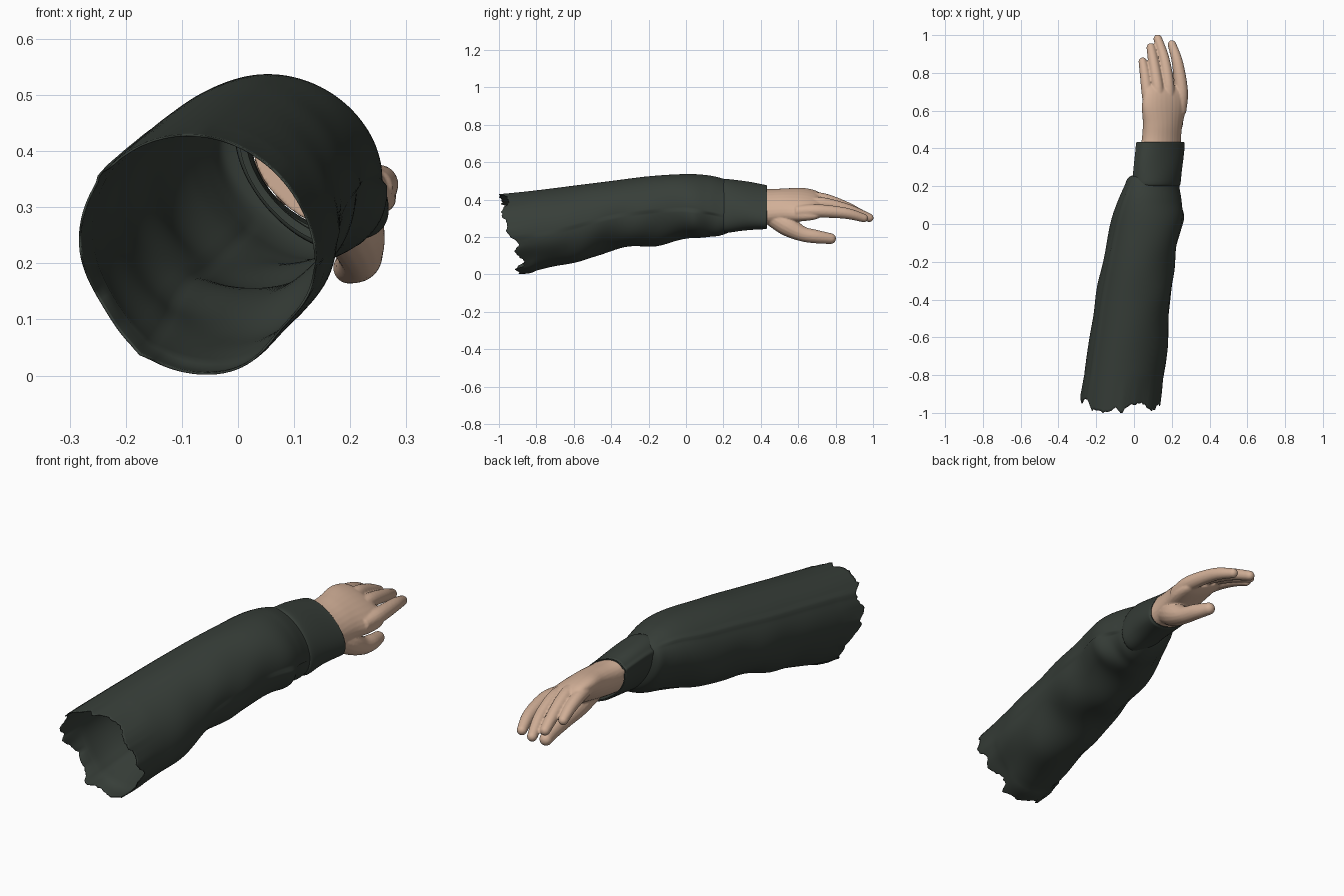
import bpy, bmesh, random
from math import sin, cos, pi, exp, radians
from mathutils import Vector

random.seed(4)
if "Cube" in bpy.data.objects:
    bpy.data.objects.remove(bpy.data.objects["Cube"])


def material(name, rgb):
    m = bpy.data.materials.new(name)
    m.use_nodes = True
    m.diffuse_color = (*rgb, 1)
    bsdf = m.node_tree.nodes["Principled BSDF"]
    bsdf.inputs["Base Color"].default_value = (*rgb, 1)
    bsdf.inputs["Roughness"].default_value = 0.8
    return m


CLOTH = material("dark green cloth", (0.038, 0.048, 0.040))
SKIN = material("skin", (0.64, 0.43, 0.31))


def spline(keys, steps):
    """Smooth rows of numbers through the key rows."""
    out = []
    for i in range(len(keys) - 1):
        a, b = keys[max(i - 1, 0)], keys[i]
        c, d = keys[i + 1], keys[min(i + 2, len(keys) - 1)]
        for s in range(steps):
            t = s / steps
            out.append([q + 0.5 * t * (r - p + t * (2 * p - 5 * q + 4 * r - w + t * (3 * (q - r) + w - p)))
                        for p, q, r, w in zip(a, b, c, d)])
    out.append(list(keys[-1]))
    return out


def loft(bm, rings, capped):
    loops = [[bm.verts.new(p) for p in ring] for ring in rings]
    n = len(loops[0])
    for a, b in zip(loops, loops[1:]):
        for i in range(n):
            j = (i + 1) % n
            bm.faces.new((a[i], a[j], b[j], b[i]))
    if capped:
        bm.faces.new(loops[0])
        bm.faces.new(loops[-1])
    bmesh.ops.recalc_face_normals(bm, faces=bm.faces)


def finish(bm, name, mat, angle):
    mesh = bpy.data.meshes.new(name)
    bm.to_mesh(mesh)
    bm.free()
    mesh.materials.append(mat)
    obj = bpy.data.objects.new(name, mesh)
    bpy.context.collection.objects.link(obj)
    bpy.ops.object.select_all(action="DESELECT")
    obj.select_set(True)
    bpy.context.view_layer.objects.active = obj
    bpy.ops.object.shade_smooth_by_angle(angle=radians(angle))
    return obj


def bump(v, centre, width):
    return exp(-((v - centre) / width) ** 2)


def section(row, a, grow=0.0):
    """Point on a leaning oval given by its limits in x and z."""
    y, x0, x1, z0, z1, lean = row
    return Vector(((x0 + x1) / 2 + ((x1 - x0) / 2 + grow) * cos(a), y,
                   (z0 + z1) / 2 + ((z1 - z0) / 2 + grow) * sin(a + lean)))


# Sleeve: lofted ovals with soft folds, a raised seam and a torn open end
SIDES = 112
ANGLES = [2 * pi * i / SIDES for i in range(SIDES)]
sleeve_keys = [
    (-1.00, -0.285, 0.14, 0.00, 0.43, -0.08),
    (-0.80, -0.265, 0.16, 0.02, 0.45, -0.08),
    (-0.60, -0.235, 0.18, 0.065, 0.475, -0.05),
    (-0.40, -0.205, 0.19, 0.125, 0.50, 0.0),
    (-0.20, -0.165, 0.215, 0.155, 0.525, 0.0),
    (0.00, -0.125, 0.25, 0.185, 0.537, -0.05),
    (0.12, -0.085, 0.25, 0.20, 0.53, -0.2),
    (0.20, -0.052, 0.24, 0.215, 0.512, -0.33),
    (0.245, -0.030, 0.235, 0.235, 0.495, -0.42),
    (0.265, 0.015, 0.235, 0.255, 0.485, -0.45),
]
# uneven teeth: a new random depth every few strands, deeper on the lower right
teeth = [random.uniform(-0.035, 0.03) for _ in ANGLES[::3]]
torn = []
for i, a in enumerate(ANGLES):
    k, t = i // 3, i % 3 / 3
    tooth = teeth[k] * (1 - t) + teeth[(k + 1) % len(teeth)] * t
    torn.append(max(-1.0, -0.925 - 0.05 * sin(a) + 0.05 * bump(a, 3.5, 0.4)
                    - 0.03 * bump(a, 2.9, 0.15) + tooth + random.uniform(-0.008, 0.008)))
torn[SIDES // 4] = -1.0


def folds(y, a):
    mid = bump(y, -0.25, 0.6)
    low = 0.5 - 0.5 * sin(a - 0.3)
    f = 0.008 * mid * low * sin(17 * y + 2.2 * a)
    f += 0.003 * mid * low * sin(26 * y - 3 * a + 1)
    f += 0.012 * bump(y, 0.04, 0.04) * bump(a, 5.9, 0.5)
    f -= 0.012 * bump(y, 0.13, 0.04) * bump(a, 5.6, 0.7)
    f += 0.006 * bump(a, 2.5, 0.06) + 0.004 * bump(a, 4.2, 0.06)
    f -= bump(y, -1.0, 0.35) * (0.014 * bump(a, 3.7, 0.4) + 0.022 * bump(a, 5.6, 0.4))
    return f * min(1, max(0, (0.24 - y) / 0.08))


rings = []
for row in spline(sleeve_keys, 9):
    ring = []
    for a, edge in zip(ANGLES, torn):
        p = section(row, a, folds(row[0], a))
        if p.y < -0.8:
            p.y = -0.8 + (p.y + 0.8) / 0.2 * (-0.8 - edge)
        p.z = max(p.z, 0.0)
        ring.append(p)
    rings.append(ring)
bm = bmesh.new()
loft(bm, rings, False)
sleeve = finish(bm, "sleeve", CLOTH, 60)
shell = sleeve.modifiers.new("thickness", "SOLIDIFY")
shell.thickness = 0.004
shell.offset = -1

# Cuff: band with a rolled hem and a seam ridge, folded back inside
cuff_keys = [
    (0.20, 0.005, 0.238, 0.235, 0.498, -0.45),
    (0.215, -0.004, 0.248, 0.225, 0.512, -0.45),
    (0.30, 0.002, 0.256, 0.235, 0.502, -0.48),
    (0.41, 0.010, 0.266, 0.240, 0.480, -0.52),
    (0.428, 0.012, 0.266, 0.242, 0.477, -0.52),
    (0.433, 0.018, 0.260, 0.248, 0.471, -0.52),
    (0.41, 0.024, 0.254, 0.254, 0.465, -0.52),
    (0.22, 0.016, 0.232, 0.250, 0.490, -0.45),
]
rings = [[section(row, a, 0.006 * bump(a, 2.9, 0.12) + 0.002 * sin(3 * a + 20 * row[0]))
          for a in ANGLES] for row in spline(cuff_keys, 4)]
bm = bmesh.new()
loft(bm, rings, False)
finish(bm, "cuff", CLOTH, 50)


# Hand: palm and tapered digits fused into one skin
def digit(bm, keys):
    rows = spline(keys, 6)
    pts = [Vector(r[:3]) for r in rows]
    rings = []
    n = len(pts)
    for i, (p, r) in enumerate(zip(pts, rows)):
        t = (pts[min(i + 1, n - 1)] - pts[max(i - 1, 0)]).normalized()
        u = t.cross(Vector((0, 0, 1))).normalized()
        v = u.cross(t)
        # rounded tip beyond the last row
        ends = [0, 0.3, 0.55, 0.75, 0.9, 0.98] if i == n - 1 else [0]
        for e in ends:
            rad = r[3] * (1 - e * e) ** 0.5
            rings.append([p + t * e * r[3] + rad * (u * cos(a) + v * sin(a))
                          for a in ANGLES[::7]])
    loft(bm, rings, True)


bm = bmesh.new()
# palm rows: y, centre x, centre z, half width, half thickness, tilt in degrees
palm_keys = [
    (0.36, 0.138, 0.362, 0.130, 0.080, -40),
    (0.45, 0.145, 0.364, 0.118, 0.075, -38),
    (0.53, 0.152, 0.370, 0.120, 0.070, -36),
    (0.62, 0.160, 0.374, 0.136, 0.060, -33),
    (0.69, 0.166, 0.372, 0.130, 0.047, -31),
    (0.73, 0.165, 0.370, 0.108, 0.028, -29),
]
rings = []
for y, cx, cz, w, h, tilt in spline(palm_keys, 5):
    c, s = cos(radians(tilt)), sin(radians(tilt))
    rings.append([(cx + w * cos(a) * c - h * sin(a) * s, y,
                   cz + w * cos(a) * s + h * sin(a) * c) for a in ANGLES[::4]])
loft(bm, rings, True)

digits = {
    "little": [(0.080, 0.60, 0.415, 0.028), (0.069, 0.70, 0.408, 0.030),
               (0.058, 0.79, 0.385, 0.027), (0.046, 0.860, 0.356, 0.022)],
    "ring": [(0.135, 0.62, 0.404, 0.028), (0.124, 0.72, 0.405, 0.033),
             (0.106, 0.84, 0.368, 0.029), (0.089, 0.935, 0.325, 0.023)],
    "middle": [(0.185, 0.62, 0.382, 0.028), (0.181, 0.73, 0.380, 0.033),
               (0.160, 0.87, 0.346, 0.029), (0.126, 0.98, 0.303, 0.023)],
    "index": [(0.242, 0.59, 0.335, 0.034), (0.250, 0.70, 0.340, 0.036),
              (0.231, 0.85, 0.328, 0.030), (0.201, 0.950, 0.302, 0.023)],
    "thumb": [(0.175, 0.45, 0.322, 0.055), (0.205, 0.54, 0.262, 0.056),
              (0.218, 0.62, 0.218, 0.041), (0.214, 0.70, 0.202, 0.036),
              (0.198, 0.773, 0.192, 0.029)],
}
for keys in digits.values():
    digit(bm, keys)
hand = finish(bm, "hand", SKIN, 180)
fuse = hand.modifiers.new("fuse", "REMESH")
fuse.mode = "VOXEL"
fuse.voxel_size = 0.005
fuse.use_smooth_shade = True
soften = hand.modifiers.new("soften", "SMOOTH")
soften.factor = 0.5
soften.iterations = 4
